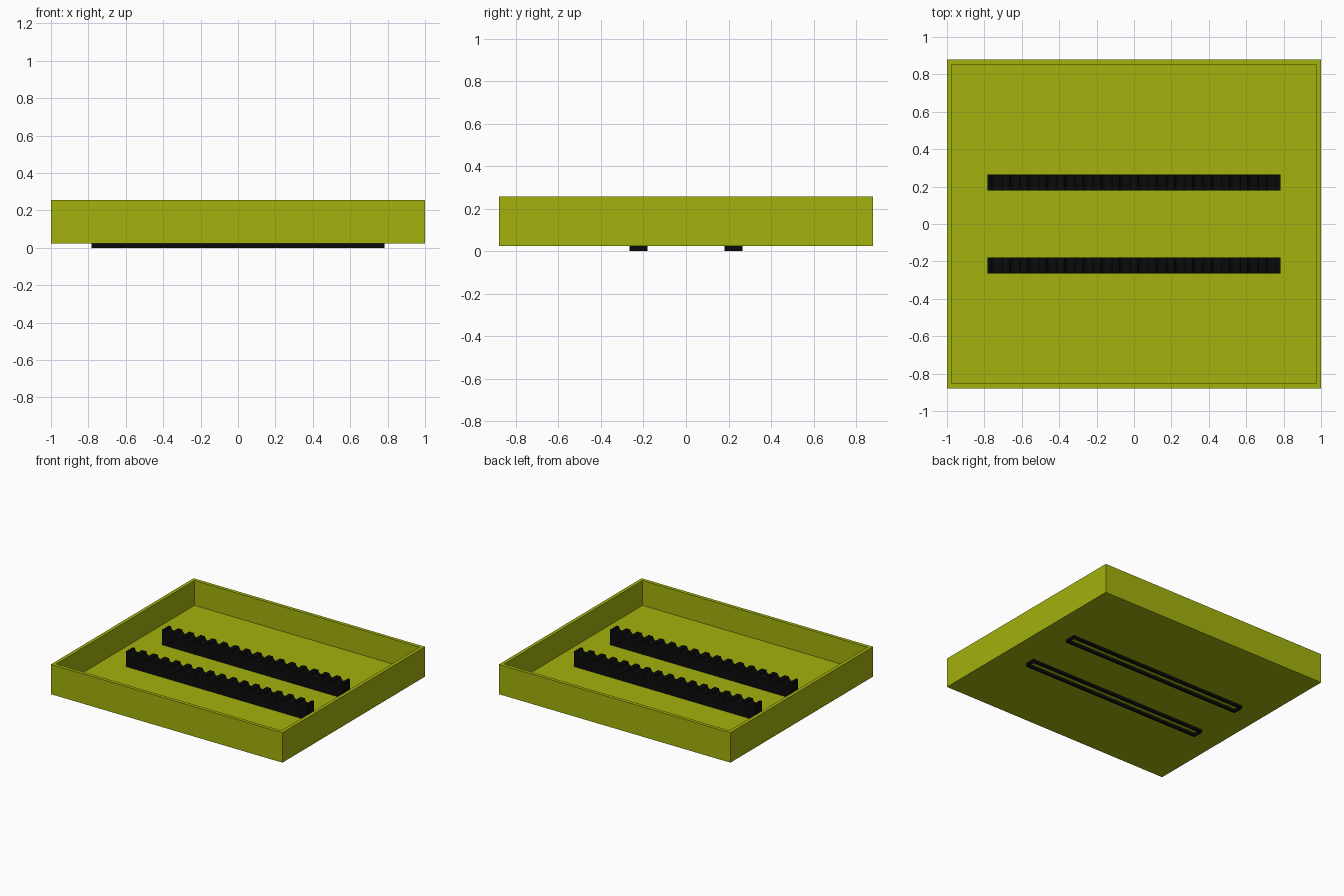
import bpy, bmesh
from math import sin, cos, pi

if "Cube" in bpy.data.objects:
    bpy.data.objects.remove(bpy.data.objects["Cube"])


def material(name, rgb):
    m = bpy.data.materials.new(name)
    m.diffuse_color = (*rgb, 1)
    m.use_nodes = True
    m.node_tree.nodes["Principled BSDF"].inputs["Base Color"].default_value = m.diffuse_color
    return m


def finish(name, bm, mat):
    bmesh.ops.recalc_face_normals(bm, faces=bm.faces)
    me = bpy.data.meshes.new(name)
    bm.to_mesh(me)
    bm.free()
    ob = bpy.data.objects.new(name, me)
    bpy.context.collection.objects.link(ob)
    me.materials.append(mat)
    return ob


def sink(bm, face, wall, depth):
    """Inset a face, then push it along z to leave a thin rim."""
    bmesh.ops.inset_region(bm, faces=[face], thickness=wall, use_even_offset=True)
    inner = bmesh.ops.extrude_discrete_faces(bm, faces=[face])["faces"][0]
    bmesh.ops.translate(bm, verts=inner.verts, vec=(0, 0, depth))


olive = material("olive", (0.366, 0.445, 0.004))
black = material("black", (0.003, 0.003, 0.003))

# Open tray
BASE, FLOOR, RIM = 0.023, 0.062, 0.256
bm = bmesh.new()
bmesh.ops.create_cube(bm, size=1)
bmesh.ops.scale(bm, verts=bm.verts, vec=(2, 1.76, RIM - BASE))
bmesh.ops.translate(bm, verts=bm.verts, vec=(0, 0, (RIM + BASE) / 2))
top = max(bm.faces, key=lambda f: f.calc_center_median().z)
sink(bm, top, 0.027, FLOOR - RIM)
finish("tray", bm, olive)

# Grooved bars that pass through the floor and end in a hollow foot rim
HALF, TOP, TEETH, RADIUS, STEPS = 0.783, 0.18, 16, 0.03, 8


def bar(name, y0, y1):
    pitch = 2 * HALF / TEETH
    profile = [(-HALF, 0), (-HALF, TOP)]
    for i in range(TEETH):
        cx = -HALF + pitch * (i + 0.5)
        for k in range(STEPS + 1):
            a = pi * k / STEPS
            profile.append((cx - RADIUS * cos(a), TOP - RADIUS * sin(a)))
    profile += [(HALF, TOP), (HALF, 0)]
    bm = bmesh.new()
    side = bm.faces.new([bm.verts.new((x, y0, z)) for x, z in profile])
    ext = bmesh.ops.extrude_face_region(bm, geom=[side], use_keep_orig=True)
    moved = [v for v in ext["geom"] if isinstance(v, bmesh.types.BMVert)]
    bmesh.ops.translate(bm, verts=moved, vec=(0, y1 - y0, 0))
    bmesh.ops.recalc_face_normals(bm, faces=bm.faces)
    bottom = min(bm.faces, key=lambda f: f.calc_center_median().z)
    sink(bm, bottom, 0.012, 0.04)
    finish(name, bm, black)


bar("front_grooved_bar", -0.265, -0.18)
bar("back_grooved_bar", 0.18, 0.265)
